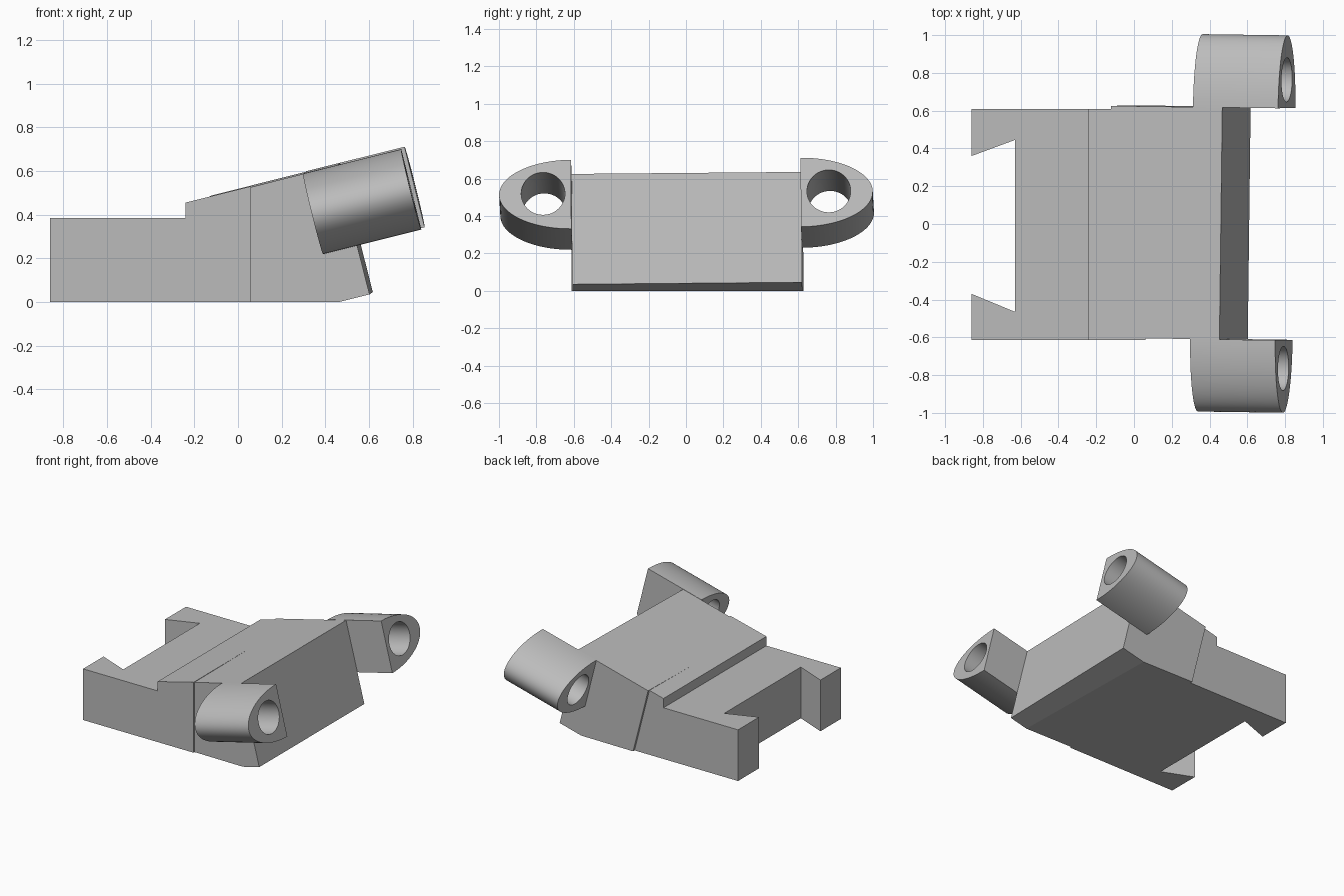
import bpy, bmesh, math
from mathutils import Matrix, Vector

cube = bpy.data.objects.get("Cube")
if cube:
    bpy.data.objects.remove(cube, do_unlink=True)

grey = bpy.data.materials.new("plain grey")
grey.use_nodes = True
colour = (0.5, 0.5, 0.5, 1)
grey.diffuse_color = colour
grey.node_tree.nodes["Principled BSDF"].inputs["Base Color"].default_value = colour


def frame(a, b, c, origin=(0, 0, 0)):
    """Matrix sending profile axes a, b and extrusion axis c into place."""
    m = Matrix((a, b, c)).transposed().to_4x4()
    m.translation = Vector(origin)
    return m


def prism(name, loops, matrix, low, high, floor=False):
    """Extrude a flat profile (outer loop plus optional holes)."""
    bm = bmesh.new()
    edges = []
    for loop in loops:
        vs = [bm.verts.new((a, b, low)) for a, b in loop]
        edges += [bm.edges.new((v, vs[i - 1])) for i, v in enumerate(vs)]
    if len(loops) == 1:
        bm.faces.new(vs)
    else:
        bmesh.ops.triangle_fill(bm, use_beauty=True, edges=edges)
    res = bmesh.ops.extrude_face_region(bm, geom=bm.faces[:], use_keep_orig=True)
    top = [g for g in res["geom"] if isinstance(g, bmesh.types.BMVert)]
    bmesh.ops.translate(bm, verts=top, vec=(0, 0, high - low))
    bm.transform(matrix)
    if floor:
        bmesh.ops.bisect_plane(bm, geom=bm.verts[:] + bm.edges[:] + bm.faces[:],
                               plane_co=(0, 0, 0), plane_no=(0, 0, 1), clear_inner=True)
        bmesh.ops.holes_fill(bm, edges=[e for e in bm.edges if e.is_boundary])
    bmesh.ops.recalc_face_normals(bm, faces=bm.faces[:])
    mesh = bpy.data.meshes.new(name)
    bm.to_mesh(mesh)
    bm.free()
    mesh.materials.append(grey)
    obj = bpy.data.objects.new(name, mesh)
    bpy.context.collection.objects.link(obj)
    return obj


X, Y, Z = (1, 0, 0), (0, 1, 0), (0, 0, 1)
side_view = frame(X, Z, Y)

# Flat base plate with a dovetail notch
plate = [(-0.86, -0.613), (0.06, -0.613), (0.06, 0.61), (-0.86, 0.61),
         (-0.86, 0.36), (-0.63, 0.445), (-0.63, -0.465), (-0.86, -0.37)]
prism("base_plate", [plate], Matrix(), 0, 0.385)

# Sloping step on top of the plate
step = [(-0.24, 0.385), (0.06, 0.385), (0.06, 0.53), (-0.24, 0.455)]
prism("sloping_step", [step], side_view, -0.613, 0.61)

# The tilted block and its ears sit slightly askew
askew = (Matrix.Translation((0, 0.014, 0))
         @ Matrix.Rotation(math.radians(-0.7), 4, "Z")
         @ Matrix.Rotation(math.radians(0.5), 4, "X"))
half_width = 0.614
block = [(-0.13, 0.482), (0.46, 0.63), (0.61, 0.04), (0.02, -0.108)]
prism("tilted_block", [block], askew @ side_view, -half_width, half_width, floor=True)

# Half-oval ears with a bore along the slope
tilt = math.radians(14)
along = (math.cos(tilt), 0, math.sin(tilt))
across = (-math.sin(tilt), 0, math.cos(tilt))
SEG = 48
for name, s in (("left_ear", 1), ("right_ear", -1)):
    oval = [(0.385 * math.cos(t), 0.19 * math.sin(t))
            for t in (math.pi * (i / SEG - 0.5) for i in range(SEG + 1))]
    bore = [(0.15 + 0.117 * math.cos(t), 0.005 + 0.117 * math.sin(t))
            for t in (math.tau * i / SEG for i in range(SEG))]
    place = frame((0, s, 0), across, along, (0.351, s * half_width, 0.409))
    ear = prism(name, [oval, bore], askew @ place, 0, 0.464)
    bpy.ops.object.select_all(action="DESELECT")
    ear.select_set(True)
    bpy.context.view_layer.objects.active = ear
    bpy.ops.object.shade_smooth_by_angle(angle=math.radians(30))
